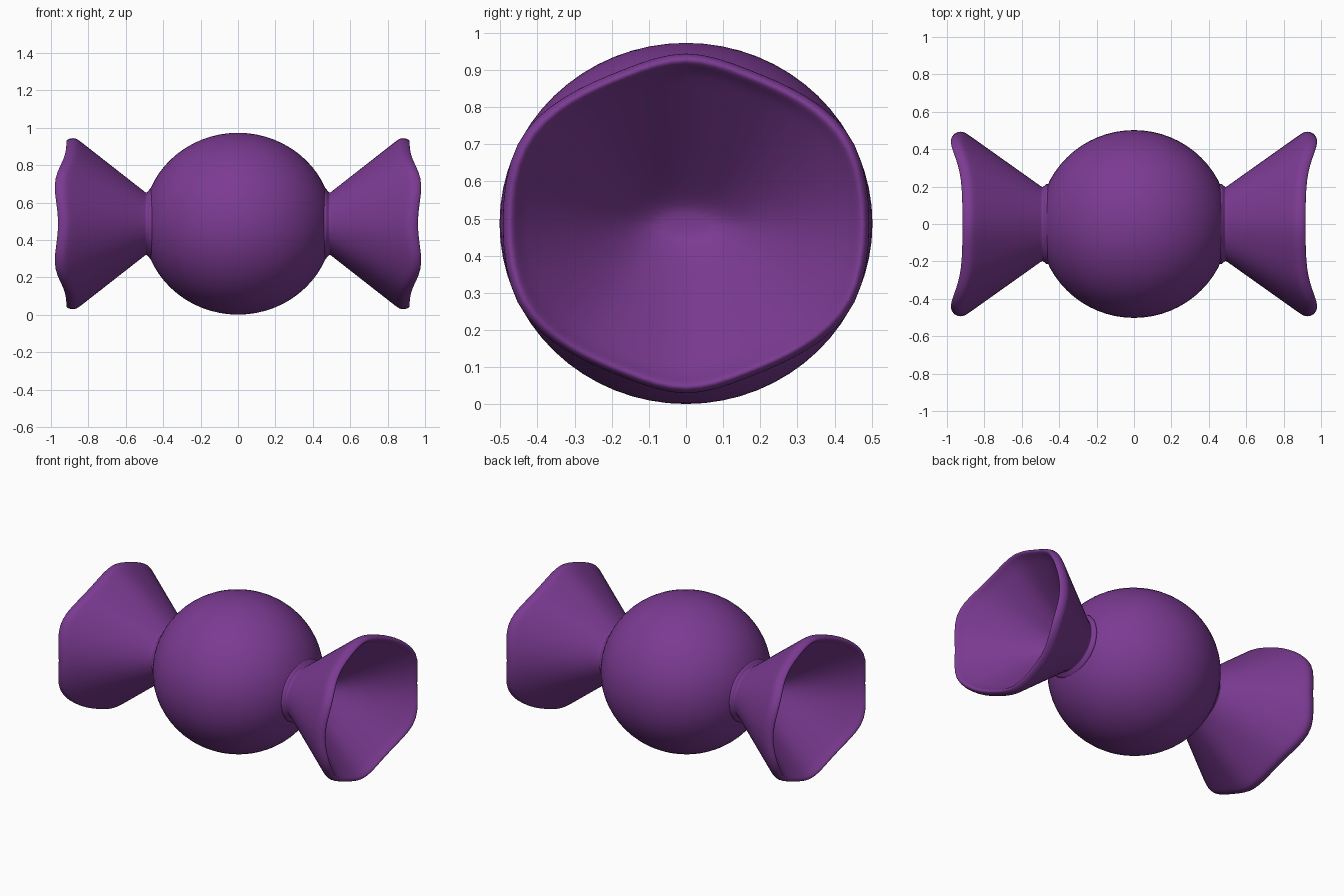
import bpy
import bmesh
from math import cos, sin, pi, radians
from mathutils import Vector

cube = bpy.data.objects.get("Cube")
if cube:
    bpy.data.objects.remove(cube, do_unlink=True)

MID_Z = 0.487

purple = bpy.data.materials.new("purple wrapper")
purple.use_nodes = True
colour = (0.2, 0.043, 0.29, 1)
purple.diffuse_color = colour
bsdf = purple.node_tree.nodes["Principled BSDF"]
bsdf.inputs["Base Color"].default_value = colour
bsdf.inputs["Roughness"].default_value = 0.6


def add_object(name, bm):
    bmesh.ops.recalc_face_normals(bm, faces=bm.faces)
    for face in bm.faces:
        face.smooth = True
    mesh = bpy.data.meshes.new(name)
    bm.to_mesh(mesh)
    bm.free()
    mesh.materials.append(purple)
    obj = bpy.data.objects.new(name, mesh)
    obj.location.z = MID_Z
    bpy.context.collection.objects.link(obj)
    return obj


# Round body
bm = bmesh.new()
bmesh.ops.create_uvsphere(bm, u_segments=64, v_segments=32, radius=1)
bmesh.ops.scale(bm, vec=(0.508, 0.502, 0.486), verts=bm.verts)
add_object("candy_body", bm)

# Wavy rim, one quarter: angle from the side, radius, reach along x
QUARTER = [(0, 0.508, 0.95), (26, 0.53, 1.008), (47, 0.483, 0.94),
           (68, 0.452, 0.925), (90, 0.482, 0.925)]
half = QUARTER + [(180 - a, r, x) for a, r, x in QUARTER[-2::-1]]
RIM = half + [(a + 180, r, x) for a, r, x in half[1:-1]]


def ellipse(x, ry, rz):
    return [Vector((x, ry * cos(radians(a)), rz * sin(radians(a)))) for a, r, x0 in RIM]


def rim(scale, back):
    return [Vector((x - back, r * scale * cos(radians(a)), r * scale * sin(radians(a))))
            for a, r, x in RIM]


def blend(start, end, t):
    return [p.lerp(q, t) for p, q in zip(start, end)]


def twisted_end(name, side):
    neck = ellipse(0.49, 0.203, 0.168)
    outer = rim(1.0, 0.055)
    inner_neck = ellipse(0.53, 0.13, 0.07)
    inner = rim(0.9, 0.04)
    # Collar, outer cone, rolled lip, then the hollow inside
    rings = [ellipse(0.44, 0.25, 0.235), ellipse(0.483, 0.208, 0.174), neck,
             blend(neck, outer, 0.03), blend(neck, outer, 0.5),
             blend(neck, outer, 0.92), outer, rim(0.985, 0.015),
             rim(0.945, 0.0), inner, blend(inner, inner_neck, 0.12),
             blend(inner, inner_neck, 0.55), inner_neck,
             ellipse(0.51, 0.06, 0.03)]
    bm = bmesh.new()
    loops = [[bm.verts.new((p.x * side, p.y, p.z)) for p in ring] for ring in rings]
    count = len(RIM)
    for a, b in zip(loops, loops[1:]):
        for i in range(count):
            j = (i + 1) % count
            bm.faces.new((a[i], a[j], b[j], b[i]))
    bm.faces.new(loops[0])
    bm.faces.new(loops[-1])
    obj = add_object(name, bm)
    sub = obj.modifiers.new("smooth", "SUBSURF")
    sub.levels = sub.render_levels = 2


twisted_end("left_wrapper_end", 1)
twisted_end("right_wrapper_end", -1)
